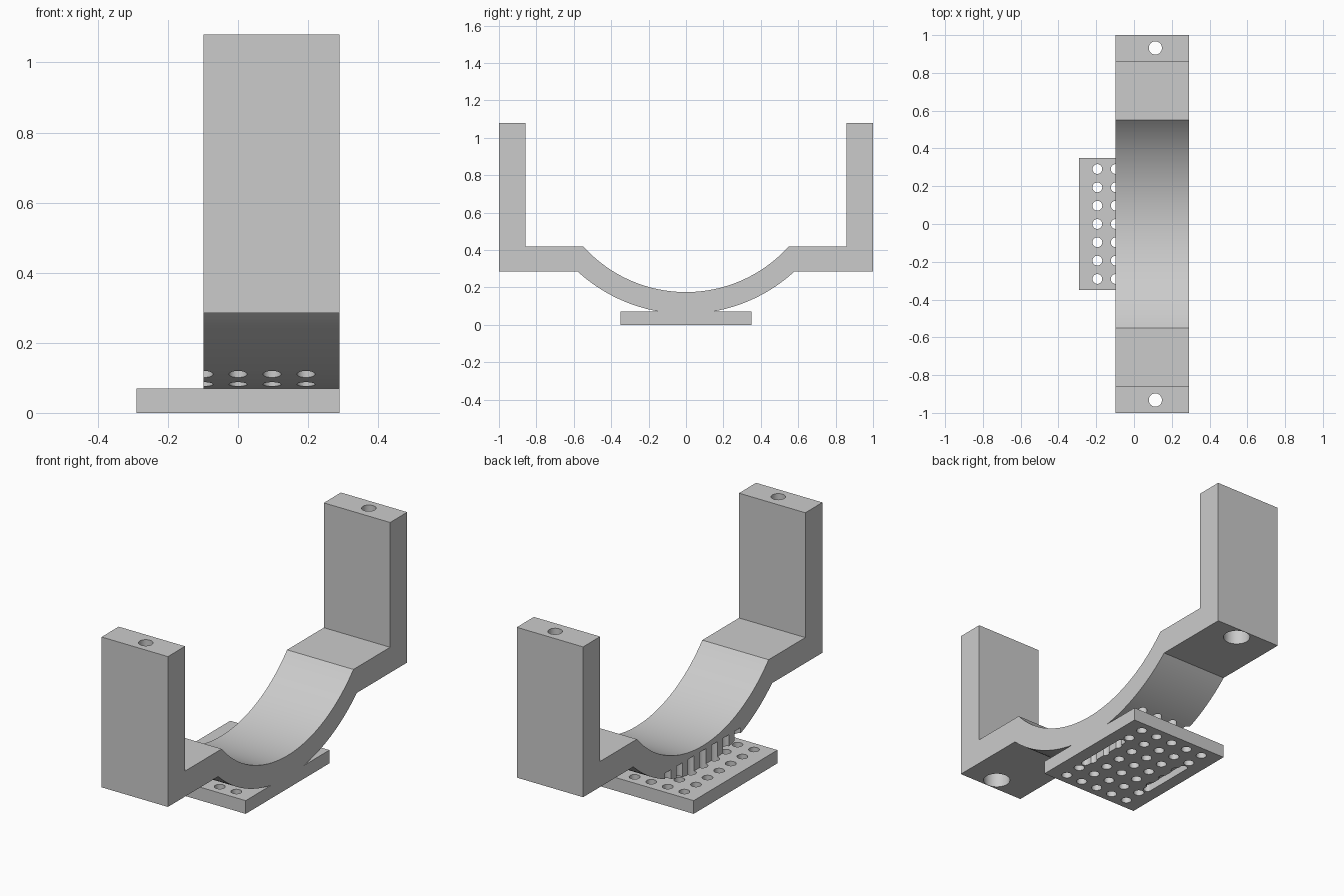
import bpy, bmesh, math
from mathutils import Matrix

old = bpy.data.objects.get("Cube")
if old:
    bpy.data.objects.remove(old, do_unlink=True)

grey = bpy.data.materials.new("light_grey")
grey.use_nodes = True
colour = (0.6, 0.6, 0.6, 1)
grey.diffuse_color = colour
grey.node_tree.nodes["Principled BSDF"].inputs["Base Color"].default_value = colour


def make_object(name, bm):
    bmesh.ops.recalc_face_normals(bm, faces=bm.faces)
    mesh = bpy.data.meshes.new(name)
    bm.to_mesh(mesh)
    bm.free()
    mesh.materials.append(grey)
    obj = bpy.data.objects.new(name, mesh)
    bpy.context.scene.collection.objects.link(obj)
    return obj


def extrude(name, points, axis, start, end):
    """Extrude a (y, z) outline along x, or an (x, y) outline along z."""
    bm = bmesh.new()
    place = (lambda p: (start, *p)) if axis == "x" else (lambda p: (*p, start))
    face = bm.faces.new([bm.verts.new(place(p)) for p in points])
    grown = bmesh.ops.extrude_face_region(bm, geom=[face])["geom"]
    step = (end - start, 0, 0) if axis == "x" else (0, 0, end - start)
    verts = [g for g in grown if isinstance(g, bmesh.types.BMVert)]
    bmesh.ops.translate(bm, verts=verts, vec=step)
    return make_object(name, bm)


def cylinders(name, centres, radius, bottom, top, sides=24):
    bm = bmesh.new()
    for x, y in centres:
        bmesh.ops.create_cone(
            bm, cap_ends=True, segments=sides, radius1=radius, radius2=radius,
            depth=top - bottom,
            matrix=Matrix.Translation((x, y, (bottom + top) / 2)))
    return make_object(name, bm)


def slot(name, x, half_length, radius, top):
    ring = []
    for i in range(26):
        side = 1 if i < 13 else -1
        a = math.pi * (i % 13) / 12
        ring.append((x + side * radius * math.cos(a),
                     side * (half_length - radius + radius * math.sin(a))))
    return extrude(name, ring, "z", -0.05, top)


def cut(obj, cutters):
    for cutter in cutters:
        cutter.hide_render = True
        mod = obj.modifiers.new(cutter.name, "BOOLEAN")
        mod.operation = "DIFFERENCE"
        mod.solver = "EXACT"
        mod.object = cutter
    graph = bpy.context.evaluated_depsgraph_get()
    mesh = bpy.data.meshes.new_from_object(obj.evaluated_get(graph))
    obj.modifiers.clear()
    obj.data = mesh


def arc(radius, y_from, y_to, steps=48):
    """Points on the lower half of a circle about the cradle axis."""
    a, b = math.asin(y_from / radius), math.asin(y_to / radius)
    angles = [a + (b - a) * i / steps for i in range(steps + 1)]
    return [(radius * math.sin(t), AXIS_Z - radius * math.cos(t)) for t in angles]


# Main sizes
AXIS_Z, INNER_R, OUTER_R = 0.915, 0.74, 0.856
PLATE_TOP, FOOT, LEDGE, TOP = 0.07, 0.285, 0.42, 1.08
ARM_Y = 0.857
PITCH = 0.097
contact = math.sqrt(OUTER_R ** 2 - (AXIS_Z - PLATE_TOP) ** 2)
flare = math.sqrt(OUTER_R ** 2 - (AXIS_Z - FOOT) ** 2)
lip = math.sqrt(INNER_R ** 2 - (AXIS_Z - LEDGE) ** 2)

# Curved cradle with ledges and upright arms
outline = arc(OUTER_R, contact, flare, 24)
outline += [(1, FOOT), (1, TOP), (ARM_Y, TOP), (ARM_Y, LEDGE)]
outline += arc(INNER_R, lip, -lip)
outline += [(-ARM_Y, LEDGE), (-ARM_Y, TOP), (-1, TOP), (-1, FOOT)]
outline += arc(OUTER_R, -flare, -contact, 24)
cradle = extrude("cradle_with_arms", outline, "x", -0.098, 0.29)

# Base plate
plate = extrude("base_plate",
                [(-0.29, -0.35), (0.29, -0.35), (0.29, 0.35), (-0.29, 0.35)],
                "z", 0, PLATE_TOP)

# Hole grid, underside slots and stepped bolt bores
grid = [(i * PITCH, j * PITCH) for i in range(-2, 3) for j in range(-3, 4)]
peg_holes = cylinders("peg_hole_cutter", grid, 0.026, -0.05, 0.15)
slots = [slot("slot_cutter", x, 0.16, 0.02, 0.04) for x in (-0.205, 0.2)]
bolts = [(0.113, -0.932), (0.113, 0.932)]
shafts = cylinders("bolt_shaft_cutter", bolts, 0.035, 0.2, 1.2, 32)
bores = cylinders("bolt_head_cutter", bolts, 0.066, 0.2, 0.95, 32)

cut(cradle, [peg_holes, shafts, bores])
cut(plate, [peg_holes] + slots)
for helper in [peg_holes, shafts, bores] + slots:
    bpy.data.objects.remove(helper, do_unlink=True)

# Smooth curved walls, keep edges crisp
bpy.ops.object.select_all(action="DESELECT")
for obj in (cradle, plate):
    obj.select_set(True)
bpy.context.view_layer.objects.active = cradle
bpy.ops.object.shade_smooth_by_angle(angle=math.radians(30))
